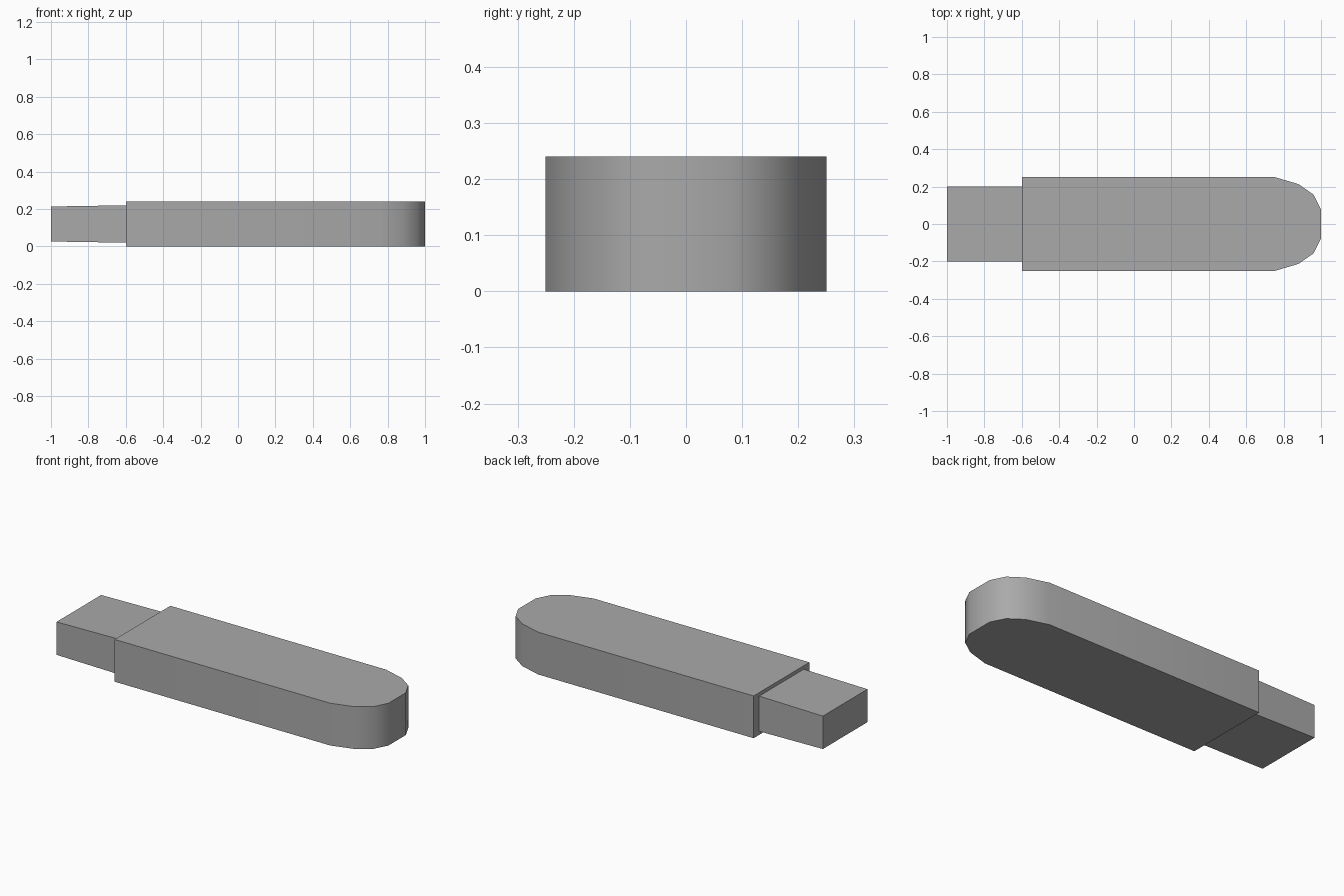
import bpy, bmesh, math

cube = bpy.data.objects.get("Cube")
if cube:
    bpy.data.objects.remove(cube, do_unlink=True)

# Single plain grey
grey = bpy.data.materials.new("grey")
grey.use_nodes = True
colour = (0.4, 0.4, 0.4, 1)
grey.diffuse_color = colour
grey.node_tree.nodes["Principled BSDF"].inputs["Base Color"].default_value = colour


def finish(name, bm):
    bmesh.ops.recalc_face_normals(bm, faces=bm.faces)
    mesh = bpy.data.meshes.new(name)
    bm.to_mesh(mesh)
    bm.free()
    mesh.materials.append(grey)
    obj = bpy.data.objects.new(name, mesh)
    bpy.context.collection.objects.link(obj)
    return obj


# Body: half outline mirrored across the centre line, then extruded upward
half = [(-0.6, 0.25), (0.755, 0.25), (0.88, 0.213), (0.96, 0.157), (1.0, 0.078)]
outline = half + [(x, -y) for x, y in reversed(half)]
bm = bmesh.new()
base = bm.faces.new([bm.verts.new((x, y, 0)) for x, y in outline])
top = bmesh.ops.extrude_face_region(bm, geom=[base], use_keep_orig=True)["geom"]
bmesh.ops.translate(bm, vec=(0, 0, 0.24),
                    verts=[v for v in top if isinstance(v, bmesh.types.BMVert)])
body = finish("body", bm)
bpy.ops.object.select_all(action="DESELECT")
body.select_set(True)
bpy.context.view_layer.objects.active = body
bpy.ops.object.shade_smooth_by_angle(angle=math.radians(70))

# Plug: box that thins slightly toward its free end
bm = bmesh.new()
bmesh.ops.create_cube(bm, size=1)
for v in bm.verts:
    thickness = 0.187 if v.co.x < 0 else 0.2
    v.co = (-0.8 + v.co.x * 0.4, v.co.y * 0.4, 0.12 + v.co.z * thickness)
finish("plug", bm)
